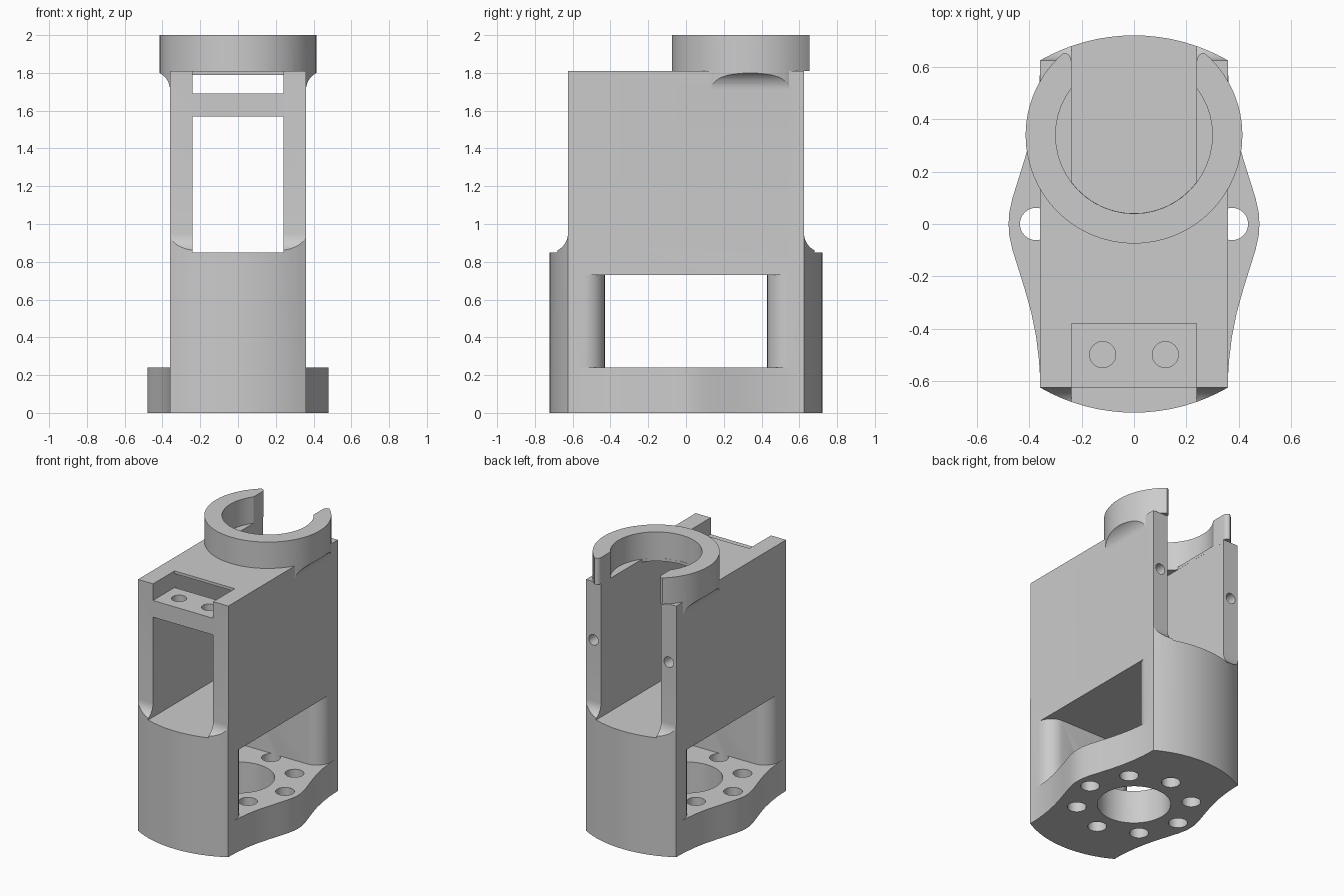
import bpy, bmesh
from math import sin, cos, pi, radians

cube = bpy.data.objects.get("Cube")
if cube:
    bpy.data.objects.remove(cube, do_unlink=True)

grey = bpy.data.materials.new("plain grey")
grey.use_nodes = True
GREY = (0.6, 0.6, 0.6, 1)
grey.diffuse_color = GREY
grey.node_tree.nodes["Principled BSDF"].inputs["Base Color"].default_value = GREY


def arc(cx, cy, r, start, end, n=10):
    angles = [radians(start + (end - start) * i / n) for i in range(n + 1)]
    return [(cx + r * cos(a), cy + r * sin(a)) for a in angles]


def circle(cx, cy, r, n=48):
    return arc(cx, cy, r, 0, 360, n)[:-1]


def mirror(points):
    """Close a right-hand outline with its mirror image in the second axis."""
    return points + [(-a, b) for a, b in reversed(points)]


def prism(name, outline, low, high, axis="z"):
    """Extrude a flat outline along one axis."""
    place = {"x": lambda a, b, c: (c, a, b),
             "y": lambda a, b, c: (a, c, b),
             "z": lambda a, b, c: (a, b, c)}[axis]
    bm = bmesh.new()
    ends = [[bm.verts.new(place(a, b, c)) for a, b in outline] for c in (low, high)]
    bm.faces.new(ends[0])
    bm.faces.new(ends[1])
    n = len(outline)
    for i in range(n):
        j = (i + 1) % n
        bm.faces.new((ends[0][i], ends[0][j], ends[1][j], ends[1][i]))
    bmesh.ops.recalc_face_normals(bm, faces=bm.faces)
    mesh = bpy.data.meshes.new(name)
    bm.to_mesh(mesh)
    bm.free()
    mesh.materials.append(grey)
    obj = bpy.data.objects.new(name, mesh)
    bpy.context.collection.objects.link(obj)
    return obj


def box(name, x, y0, y1, z0, z1):
    return prism(name, [(-x, y0), (x, y0), (x, y1), (-x, y1)], z0, z1)


def combine(target, tool, operation="DIFFERENCE"):
    mod = target.modifiers.new("join", "BOOLEAN")
    mod.operation, mod.solver, mod.object = operation, "EXACT", tool
    bpy.context.view_layer.update()
    bpy.context.view_layer.objects.active = target
    bpy.ops.object.modifier_apply(modifier=mod.name)
    bpy.data.objects.remove(tool, do_unlink=True)


WALL, DEPTH, TOP, SLOT = 0.36, 0.625, 1.81, 0.24
RING_Y, RING_R, BORE_R = 0.34, 0.415, 0.3

# Body: stepped side profile with coves, rounded front and back
side = [(0.8, 0), (0.8, 0.85)] + arc(DEPTH + 0.1, 0.95, 0.1, 270, 180) + [(DEPTH, TOP)]
body = prism("bracket_body", mirror(side), -WALL, WALL, "x")
combine(body, prism("round_limit", circle(0, 0, 0.722, 96), -0.1, 2.2), "INTERSECT")

# Side window with rounded column edges
corner = arc(0.25, 0.54, 0.11, 270, 360) + [(0.45, 0.54)]
half = [(x, -y) for x, y in corner] + corner[::-1]
combine(body, prism("window", mirror(half), 0.24, 0.73))

# Base flange with wavy ears
ear = [(0.358, 0.61), (0.364, 0.52), (0.375, 0.43), (0.393, 0.34),
       (0.418, 0.25), (0.443, 0.17), (0.465, 0.1), (0.478, 0.04)]
half = [(x, -y) for x, y in ear] + [(0.48, 0)] + ear[::-1]
combine(body, prism("flange", mirror(half), 0, 0.24), "UNION")
combine(body, prism("centre_hole", circle(0, 0, 0.24), -0.1, 0.3))
for i in range(8):
    a = i * pi / 4
    hole = circle(0.375 * cos(a), 0.375 * sin(a), 0.062, 24)
    combine(body, prism("bolt_hole", hole, -0.1, 0.25))

# Collar ring with coved gussets over the side walls
cove = [(0.34, 1.65), (0.355, 1.68)] + arc(WALL + 0.1, 1.71, 0.1, 180, 90) + [(0.46, 1.9)]
ring = prism("collar", mirror(cove), 0.05, 0.62, "y")
combine(ring, box("collar_block", 0.6, -0.3, 1, TOP, 2.0), "UNION")
combine(ring, prism("collar_limit", circle(0, RING_Y, RING_R, 64), 1.5, 2.2), "INTERSECT")
combine(body, ring, "UNION")

# Long slot, front crossbar and top pocket
combine(body, box("slot", SLOT, -1, 1, 0.85, 1.57))
combine(body, box("upper_slot", SLOT, -0.38, 1, 1.5, 1.79))
combine(body, box("view_slot", SLOT, -1, 1, 1.69, 1.79))
combine(body, box("pocket", SLOT, -1, -0.38, 1.69, 2.1))

# Collar bore and rear opening with rounded tips
combine(body, prism("bore", circle(0, RING_Y, BORE_R), TOP, 2.1))
opening = arc(0, RING_Y, BORE_R - 0.001, -90, -36.9, 8)[1:]
opening += arc(SLOT + 0.03, DEPTH, 0.03, 180, 90, 6) + [(0.5, 0.655), (0.5, 1)]
combine(body, prism("opening", mirror(opening), 1.7, 2.1))

# Screw holes in the crossbar and in the rear wall ends
for s in (-1, 1):
    combine(body, prism("bar_hole", circle(s * 0.12, -0.5, 0.05, 24), 1.5, 1.75))
    combine(body, prism("rear_hole", circle(s * 0.3, 1.39, 0.038, 24), 0.35, 0.7, "y"))

bpy.ops.object.select_all(action="DESELECT")
body.select_set(True)
bpy.context.view_layer.objects.active = body
bpy.ops.object.shade_smooth_by_angle(angle=radians(25))
